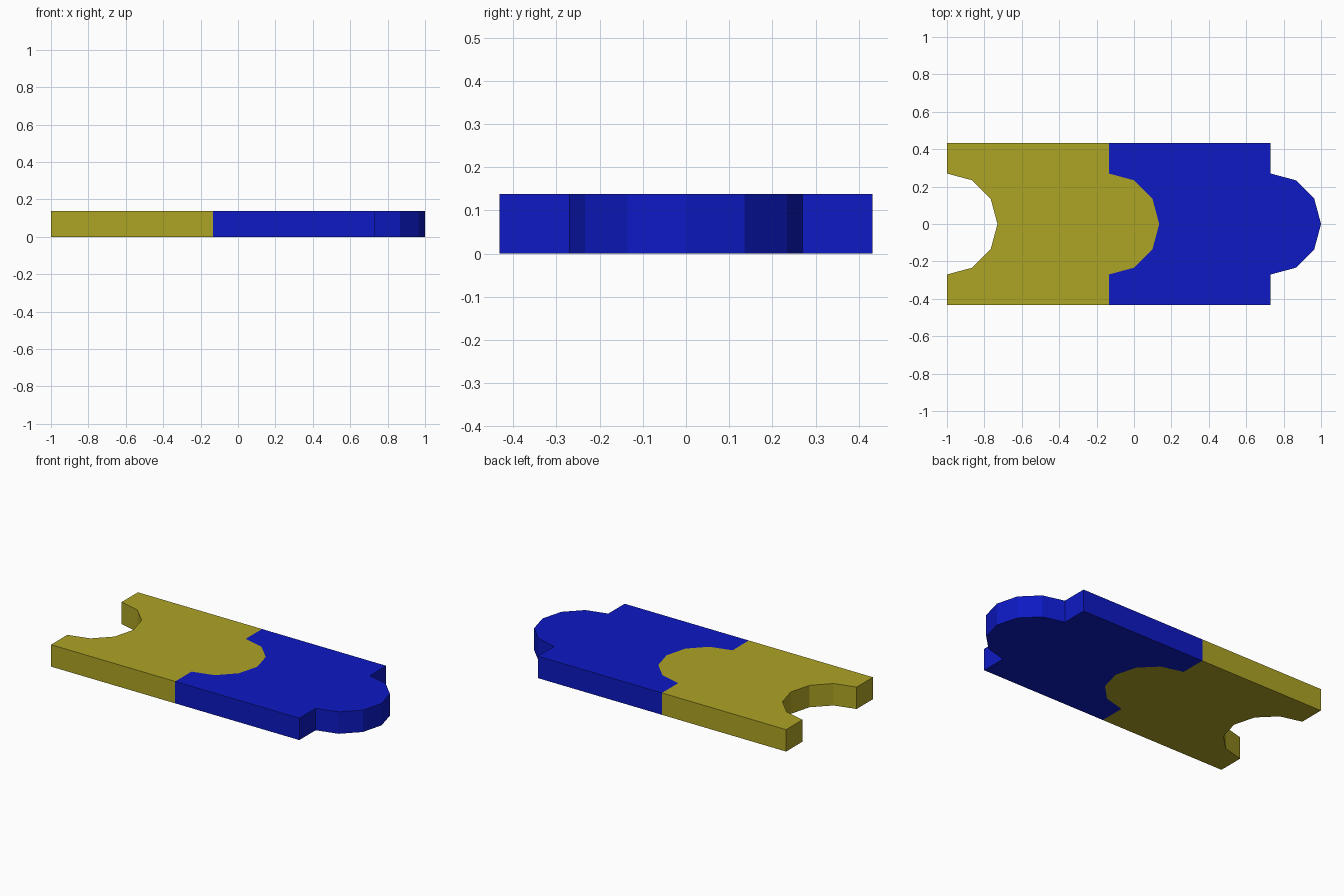
import bpy, bmesh
from math import sin, cos, radians

if "Cube" in bpy.data.objects:
    bpy.data.objects.remove(bpy.data.objects["Cube"])

LENGTH, HALF_W, HEIGHT, R = 0.865, 0.432, 0.138, 0.27


def arc(cx):
    # Faceted half circle bulging towards +x, from -y to +y
    return [(cx + R * cos(radians(a)), R * sin(radians(a))) for a in range(-90, 91, 30)]


def puzzle_piece(name, x0, color):
    x1 = x0 + LENGTH
    # Outline: lower edge, tab, upper edge, matching socket
    outline = [(x0, -HALF_W), (x1, -HALF_W)] + arc(x1)
    outline += [(x1, HALF_W), (x0, HALF_W)] + arc(x0)[::-1]

    bm = bmesh.new()
    base = bm.faces.new([bm.verts.new((x, y, 0)) for x, y in outline])
    ext = bmesh.ops.extrude_face_region(bm, geom=[base], use_keep_orig=True)
    top = [g for g in ext["geom"] if isinstance(g, bmesh.types.BMVert)]
    bmesh.ops.translate(bm, verts=top, vec=(0, 0, HEIGHT))
    bmesh.ops.recalc_face_normals(bm, faces=bm.faces)
    bmesh.ops.triangulate(bm, faces=[f for f in bm.faces if len(f.verts) > 4])

    mesh = bpy.data.meshes.new(name)
    bm.to_mesh(mesh)
    bm.free()
    mat = bpy.data.materials.new(name + "_paint")
    mat.diffuse_color = color
    mat.use_nodes = True
    mat.node_tree.nodes["Principled BSDF"].inputs["Base Color"].default_value = mat.diffuse_color
    mesh.materials.append(mat)
    obj = bpy.data.objects.new(name, mesh)
    bpy.context.collection.objects.link(obj)
    return obj


# Two identical interlocking tiles, end to end
puzzle_piece("yellow_tile", -1.0, (0.42, 0.37, 0.018, 1))
puzzle_piece("blue_tile", -1.0 + LENGTH, (0.004, 0.01, 0.55, 1))
